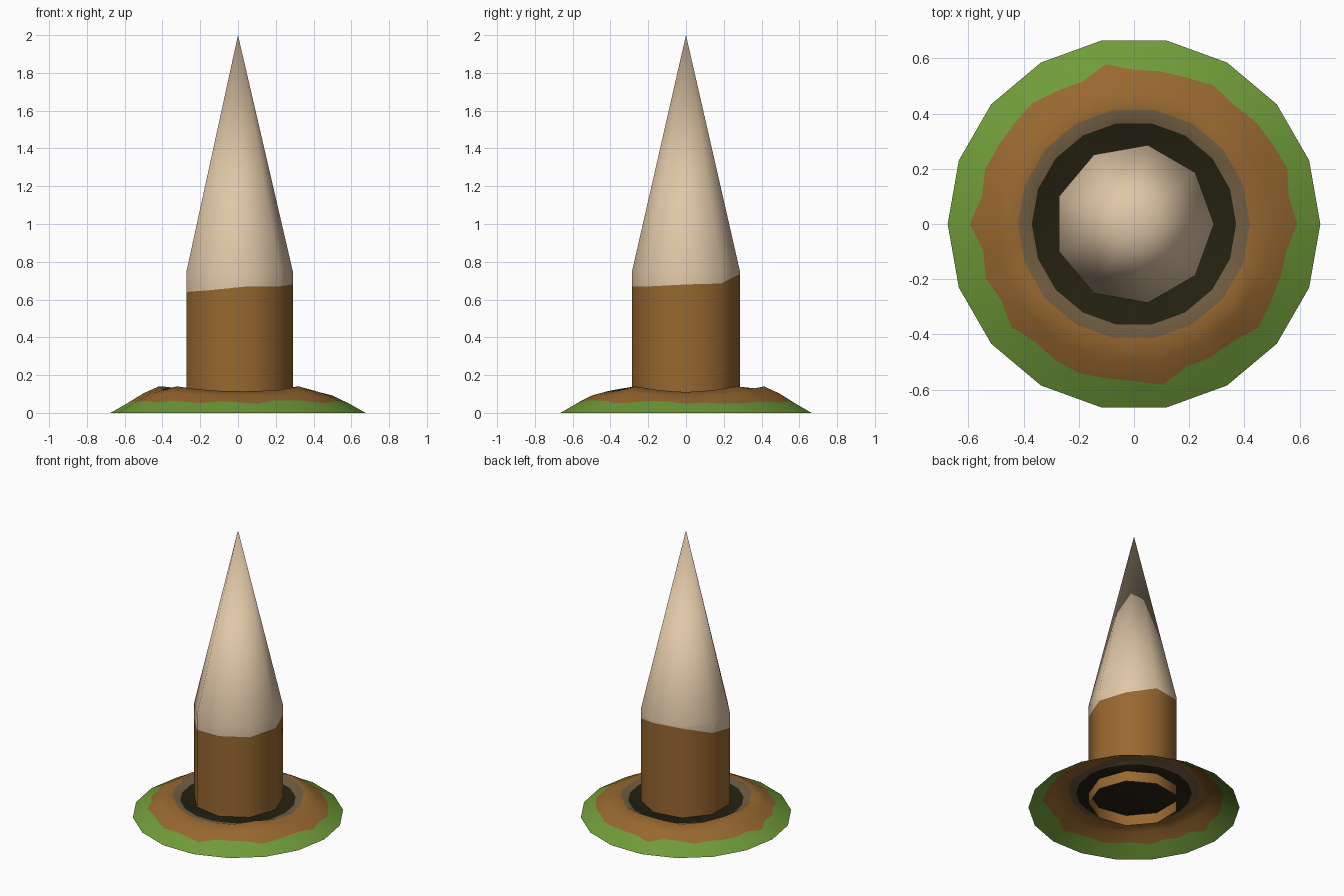
import bpy, math, random

if "Cube" in bpy.data.objects:
    bpy.data.objects.remove(bpy.data.objects["Cube"])

random.seed(4)


def srgb(r, g, b):
    def lin(c):
        c /= 255
        return c / 12.92 if c <= 0.04045 else ((c + 0.055) / 1.055) ** 2.4
    return (lin(r), lin(g), lin(b), 1)


def material(name, rgb):
    m = bpy.data.materials.new(name)
    m.diffuse_color = srgb(*rgb)
    m.use_nodes = True
    m.node_tree.nodes["Principled BSDF"].inputs["Base Color"].default_value = m.diffuse_color
    return m


pale = material("pale cut wood", (224, 199, 167))
brown = material("brown bark and soil", (152, 104, 48))
green = material("grass green", (112, 156, 57))
grey = material("grey brown rim", (114, 94, 66))
dark = material("dark hole", (36, 34, 17))


def lofted(name, rings, band_mats, cap_point, cap_mat):
    """Join rings of points with quads, then close the last ring to a point."""
    n = len(rings[0])
    verts = [p for ring in rings for p in ring] + [cap_point]
    faces, mats = [], []
    for k in range(len(rings) - 1):
        for i in range(n):
            j = (i + 1) % n
            faces.append((k * n + i, k * n + j, (k + 1) * n + j, (k + 1) * n + i))
            mats.append(band_mats[k])
    last = (len(rings) - 1) * n
    for i in range(n):
        faces.append((last + i, last + (i + 1) % n, len(verts) - 1))
        mats.append(cap_mat)
    mesh = bpy.data.meshes.new(name)
    mesh.from_pydata(verts, [], faces)
    used = list(dict.fromkeys(mats))
    for m in used:
        mesh.materials.append(m)
    for poly, m in zip(mesh.polygons, mats):
        poly.material_index = used.index(m)
        poly.use_smooth = True
    ob = bpy.data.objects.new(name, mesh)
    bpy.context.collection.objects.link(ob)
    return ob


# Nine-sided sharpened stake, open underneath, with an uneven bark edge
def stake_ring(heights):
    return [(0.29 * math.cos(math.radians(40 * i)),
             0.29 * math.sin(math.radians(40 * i)), z)
            for i, z in enumerate(heights)]


bark_edge = [0.68, 0.685, 0.735, 0.735, 0.68, 0.64, 0.65, 0.67, 0.67]
lofted("stake",
       [stake_ring([0.03] * 9), stake_ring(bark_edge), stake_ring([0.75] * 9)],
       [brown, pale], (0, 0, 2.0), pale)

# Eighteen-sided mound: each side is split in two for the ragged grass edge
SIDES = 18
rim_heights = [0.11, 0.12, 0.14, 0.13, 0.14, 0.14, 0.12, 0.13, 0.14,
               0.14, 0.125, 0.14, 0.125, 0.115, 0.115, 0.12, 0.14, 0.12]


def mound_ring(radius, height, jitter=0.0):
    pts = []
    for i in range(SIDES * 2):
        a = math.pi * i / SIDES
        d = random.uniform(-jitter, jitter)
        r = radius + d
        if i % 2:
            r *= math.cos(math.pi / SIDES)
        z = height(i) - d * 0.57
        pts.append((r * math.cos(a), r * math.sin(a), z))
    return pts


def rim(i):
    return (rim_heights[i // 2] + rim_heights[((i + 1) // 2) % SIDES]) / 2


lofted("mound",
       [mound_ring(0.675, lambda i: 0.0),
        mound_ring(0.575, lambda i: 0.057, 0.02),
        mound_ring(0.50, lambda i: 0.4 * rim(i) + 0.048),
        mound_ring(0.42, rim),
        mound_ring(0.37, lambda i: 0.105)],
       [green, brown, brown, grey], (0, 0, 0.105), dark)
